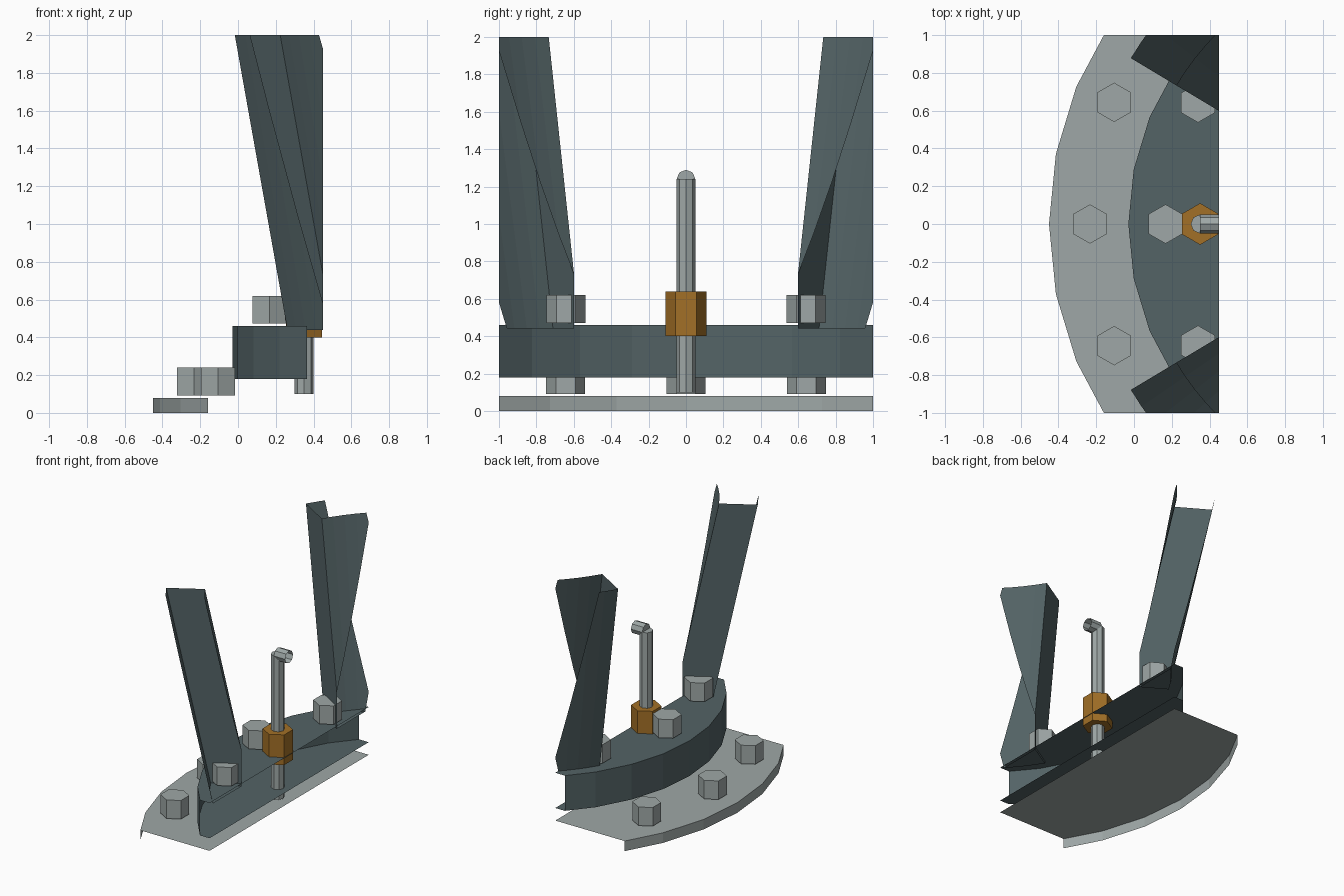
import bpy, bmesh
from math import sin, cos, radians, tau

if "Cube" in bpy.data.objects:
    bpy.data.objects.remove(bpy.data.objects["Cube"])

CX = 1.45  # axis of the large round assembly, this model is a slice of its rim


def material(name, rgb):
    m = bpy.data.materials.new(name)
    m.diffuse_color = (*rgb, 1)
    m.use_nodes = True
    m.node_tree.nodes["Principled BSDF"].inputs["Base Color"].default_value = m.diffuse_color
    return m


STEEL = material("light_steel", (0.345, 0.39, 0.385))
SLATE = material("slate_paint", (0.087, 0.125, 0.132))
BRASS = material("amber_metal", (0.36, 0.16, 0.02))


def loft(name, rings, mat, bottom=True):
    """Skin through matching rings with end caps, trimmed open at the slice box."""
    bm = bmesh.new()
    vs = [[bm.verts.new(p) for p in ring] for ring in rings]
    n = len(vs[0])
    for a, b in zip(vs, vs[1:]):
        for i in range(n):
            j = (i + 1) % n
            bm.faces.new((a[i], a[j], b[j], b[i]))
    bm.faces.new(vs[-1])
    base = bm.faces.new(vs[0][::-1])
    bmesh.ops.recalc_face_normals(bm, faces=bm.faces[:])
    if not bottom:
        bm.faces.remove(base)
    for co, no in (((0.45, 0, 0), (1, 0, 0)), ((0, 1, 0), (0, 1, 0)),
                   ((0, -1, 0), (0, -1, 0)), ((0, 0, 2), (0, 0, 1))):
        bmesh.ops.bisect_plane(bm, geom=bm.verts[:] + bm.edges[:] + bm.faces[:],
                               plane_co=co, plane_no=no, clear_outer=True)
    me = bpy.data.meshes.new(name)
    bm.to_mesh(me)
    bm.free()
    me.materials.append(mat)
    ob = bpy.data.objects.new(name, me)
    bpy.context.collection.objects.link(ob)
    return ob


def prism(name, x, y, r, z0, z1, sides, mat, bottom=True):
    """Upright prism with a corner pointing along y."""
    angles = [tau * i / sides for i in range(sides)]
    return loft(name, [[(x + r * sin(a), y + r * cos(a), z) for a in angles]
                       for z in (z0, z1)], mat, bottom)


def polar(r, deg, z):
    return (CX - r * cos(radians(deg)), r * sin(radians(deg)), z)


# Base plate (open underneath) and raised rim
prism("base_plate", CX, 0, 1.9, 0, 0.08, 32, STEEL, bottom=False)
prism("raised_rim", CX, 0, 1.48, 0.18, 0.46, 32, SLATE)

# Hex bolts, lower row on the plate and upper row on the rim
for row, r, step, z in (("lower", 1.683, 22.5, 0.092), ("upper", 1.283, 30, 0.472)):
    for k in (-1, 0, 1):
        x, y, _ = polar(r, k * step, 0)
        prism(row + "_bolt", x, y, 0.104, z, z + 0.148, 6, STEEL)

# Pipe with elbow and its nut
prism("pipe_nut", 0.35, 0, 0.11, 0.4, 0.64, 6, BRASS)
prism("pipe_upright", 0.35, 0, 0.05, 0.1, 1.24, 8, STEEL)
loft("pipe_elbow", [[(x, 0.05 * sin(tau * i / 8), 1.24 + 0.05 * cos(tau * i / 8))
                     for i in range(8)] for x in (0.35, 0.6)], STEEL)

# Pillars: sectors of a flaring conical wall
for side, name in ((1, "left_pillar"), (-1, "right_pillar")):
    steps = [30.9 + 3.52 * i for i in range(9)]
    rings = []
    for z in (0.44, 2.1):
        ro = 1.385 + 0.208 * (z - 0.44)
        ri = ro - 0.28
        rings.append([polar(ro, side * a, z) for a in steps]
                     + [polar(ri, side * a, z) for a in reversed(steps)])
    loft(name, rings, SLATE)
